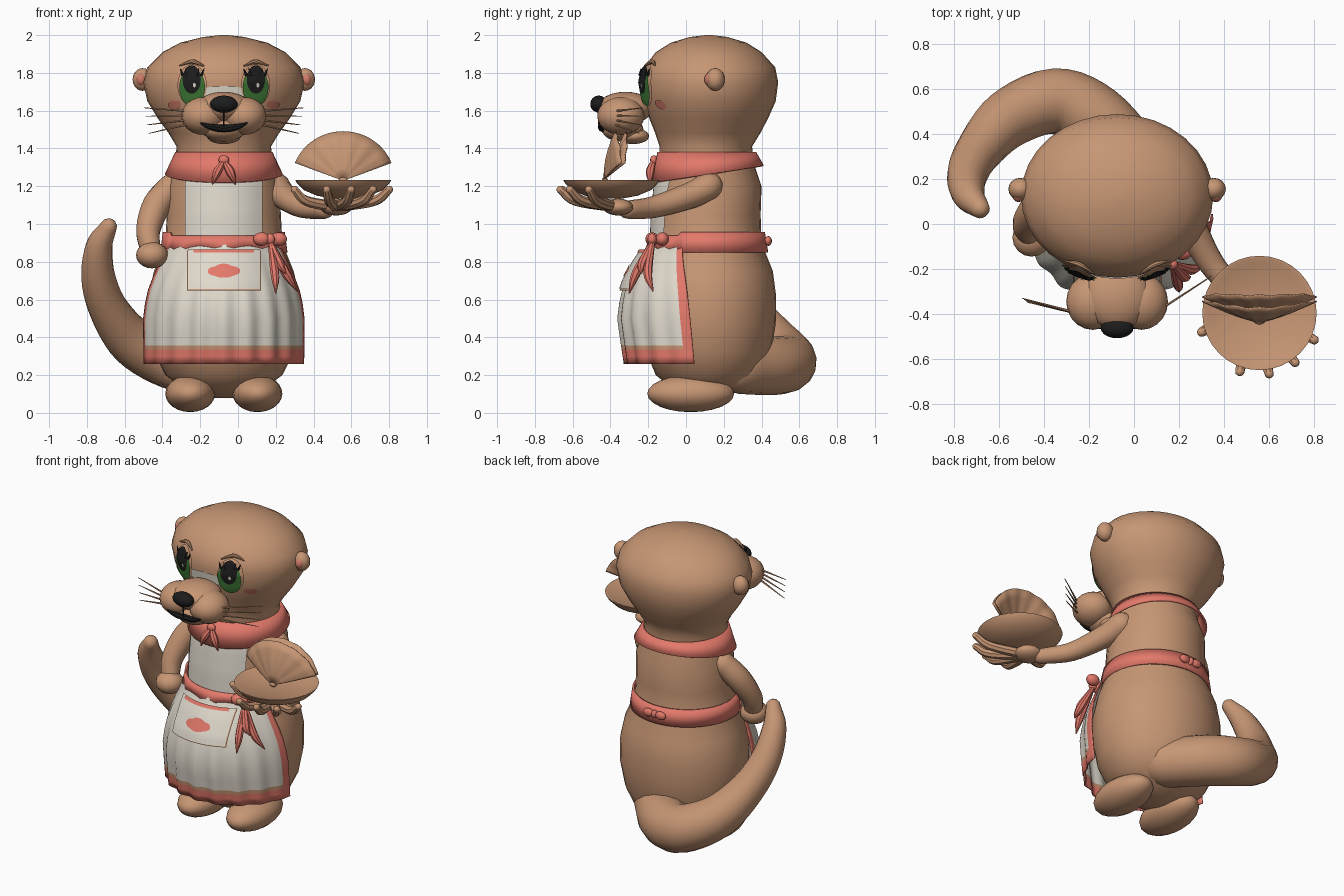
import bpy
from math import sin, cos, pi, sqrt, radians
from mathutils import Vector

cube = bpy.data.objects.get("Cube")
if cube:
    bpy.data.objects.remove(cube)

CX = -0.075   # centre line of the body
made = []


def material(name, r, g, b):
    m = bpy.data.materials.new(name)
    m.use_nodes = True
    m.diffuse_color = (r, g, b, 1)
    m.node_tree.nodes["Principled BSDF"].inputs["Base Color"].default_value = (r, g, b, 1)
    return m


FUR = material("fur brown", .57, .305, .175)
RED = material("coral red", .77, .19, .145)
WHITE = material("warm white", .75, .7, .61)
BLACK = material("soft black", .012, .012, .012)
GREEN = material("eye green", .045, .18, .035)
BLUSH = material("blush pink", .62, .2, .14)


def loft(name, rings, mats, closed=True, cap=True, rule=None, thick=0):
    """Skin a list of point rings; rule(row, column) picks the material slot."""
    n = len(rings[0])
    verts = [p for ring in rings for p in ring]
    faces, slots = [], []
    for i in range(len(rings) - 1):
        for j in range(n if closed else n - 1):
            k = (j + 1) % n
            faces.append((i * n + j, i * n + k, i * n + n + k, i * n + n + j))
            slots.append(rule(i, j) if rule else 0)
    if closed and cap:
        faces += [tuple(reversed(range(n))), tuple(range(len(verts) - n, len(verts)))]
        slots += [0, 0]
    me = bpy.data.meshes.new(name)
    me.from_pydata(verts, [], faces)
    for m in mats:
        me.materials.append(m)
    me.polygons.foreach_set("material_index", slots)
    ob = bpy.data.objects.new(name, me)
    bpy.context.collection.objects.link(ob)
    if thick:
        ob.modifiers.new("thickness", "SOLIDIFY").thickness = thick
    made.append(ob)


def oval(x, y, z, rx, ry, n=32):
    return [(x + rx * sin(2 * pi * j / n), y - ry * cos(2 * pi * j / n), z) for j in range(n)]


def ball(name, mat, loc, size, seg=20):
    bpy.ops.mesh.primitive_uv_sphere_add(segments=seg, ring_count=seg // 2 + 2, location=loc)
    ob = bpy.context.object
    ob.name, ob.scale = name, size
    ob.data.materials.append(mat)
    made.append(ob)


def tube(name, mat, pts, sides=12, steps=5):
    """Round-ended tapered tube through (x, y, z, radius) points."""
    p = [Vector(q) for q in pts]
    p = [2 * p[0] - p[1]] + p + [2 * p[-1] - p[-2]]
    path = []
    for a, b, c, d in zip(p, p[1:], p[2:], p[3:]):
        for s in range(steps):
            t = s / steps
            path.append(.5 * (2 * b + (c - a) * t + (2 * a - 5 * b + 4 * c - d) * t * t
                              + (3 * b - a - 3 * c + d) * t ** 3))
    path.append(p[-2])
    core = [(q.xyz, max(q.w, .001)) for q in path]
    head, tail = (core[0][0] - core[1][0]).normalized(), (core[-1][0] - core[-2][0]).normalized()
    (c0, r0), (c1, r1) = core[0], core[-1]
    angles = [radians(a) for a in (30, 60, 85)]
    core = ([(c0 + head * r0 * sin(a), r0 * cos(a)) for a in reversed(angles)] + core
            + [(c1 + tail * r1 * sin(a), r1 * cos(a)) for a in angles])
    rings, u = [], Vector((.31, .2, .93))
    for i, (c, r) in enumerate(core):
        t = (core[min(i + 1, len(core) - 1)][0] - core[max(i - 1, 0)][0]).normalized()
        u = (u - t * u.dot(t)).normalized()
        v = t.cross(u)
        rings.append([c + r * (u * cos(2 * pi * j / sides) + v * sin(2 * pi * j / sides))
                      for j in range(sides)])
    loft(name, rings, [mat])


# Body and head: rows of height, half width, half depth, depth centre
BODY = [(.08, .06, .06, .12), (.12, .2, .18, .12), (.2, .31, .28, .12), (.32, .37, .33, .12),
        (.47, .4, .355, .12), (.62, .4, .357, .12), (.75, .37, .34, .12), (.9, .31, .29, .11),
        (1.05, .302, .285, .11), (1.2, .295, .28, .12), (1.32, .26, .25, .11), (1.41, .25, .245, .105),
        (1.48, .292, .278, .115), (1.56, .35, .315, .12), (1.65, .405, .35, .125), (1.75, .427, .363, .125),
        (1.83, .405, .347, .125), (1.91, .325, .28, .12), (1.96, .23, .2, .12), (1.99, .11, .1, .12),
        (2, .02, .02, .12)]
loft("body_and_head", [oval(CX, c, z, rx, ry) for z, rx, ry, c in BODY], [FUR])


def rows(table, z):
    for a, b in zip(table, table[1:]):
        if z <= b[0]:
            t = max(0, (z - a[0]) / (b[0] - a[0]))
            return [p + (q - p) * t for p, q in zip(a, b)][1:]
    return table[-1][1:]


def front_of(table):
    def surf(x, z):
        rx, ry, c = rows(table, z)[:3]
        return c - ry * sqrt(max(0, 1 - ((x - CX) / rx) ** 2))
    return surf


SKIRT = [(.26, .432, .44, .12, 80), (.5, .437, .475, .12, 78), (.62, .425, .462, .12, 76),
         (.7, .4, .435, .118, 74), (.8, .362, .375, .112, 70), (.88, .33, .32, .11, 66),
         (.93, .322, .305, .11, 64)]
skin, skirt = front_of(BODY), front_of(SKIRT)


def patch(name, mat, x, z, rx, rz, surf=skin, off=.006, round_=True, n=12):
    """Thin plate following a surface, round or rectangular."""
    grid = []
    for i in range(n + 1):
        v, row = 2 * i / n - 1, []
        for j in range(n + 1):
            u = 2 * j / n - 1
            px = x + rx * u * (sqrt(1 - v * v / 2) if round_ else 1)
            pz = z + rz * v * (sqrt(1 - u * u / 2) if round_ else 1)
            row.append((px, surf(px, pz) - off, pz))
        grid.append(row)
    loft(name, grid, [mat], closed=False)


# Apron skirt: pleated sheet with red hem and side trim
heights = [.26, .3, .335, .358, .42, .5, .58, .65, .72, .78, .83, .88, .93]
sheet = []
for z in heights:
    rx, ry, c, reach = rows(SKIRT, z)
    row = []
    for j in range(73):
        f = j / 36 - 1
        a = radians(reach) * f
        k = 1 + .022 * cos(9 * pi * f) * min(1, (.93 - z) * 2) * (1 - f ** 4)
        row.append((CX + k * rx * sin(a), c - k * ry * cos(a), z))
    sheet.append(row)
loft("apron_skirt", sheet, [WHITE, RED, FUR], closed=False, thick=.008,
     rule=lambda i, j: 1 if i < 2 or j < 3 or j > 68 else 2 if i == 2 else 0)

# Apron bib, pocket and its decoration
patch("apron_bib", WHITE, CX, 1.1, .205, .17, off=.012, round_=False)
patch("pocket_border", FUR, CX, .755, .196, .106, skirt, .018, False)
patch("pocket", WHITE, CX, .76, .191, .104, skirt, .023, False)
patch("pocket_trim", RED, CX, .857, .16, .009, skirt, .029, False)
for dx, dz, rx, rz in ((0, .012, .05, .026), (-.04, -.002, .045, .025), (.042, 0, .045, .025),
                       (0, -.016, .055, .02)):
    patch("pocket_emblem", RED, CX + dx, .752 + dz, rx, rz, skirt, .029)

# Waistband with scalloped lower edge, dipping slightly at the front
low, high = [], []
for j in range(96):
    a = 2 * pi * j / 96
    front = cos(a) > .5
    low.append((CX + .337 * sin(a), .11 - .325 * cos(a), .85 + .035 * abs(sin(4 * a)) * front))
    high.append((CX + .323 * sin(a), .11 - .308 * cos(a), .957 - .018 * front))
loft("waistband", [low, high], [RED], cap=False, thick=.012)

# Collar, deeper at the front
top, bottom = [], []
for j in range(48):
    a = 2 * pi * j / 48
    top.append((CX + .258 * sin(a), .11 - .262 * cos(a), 1.38))
    bottom.append((CX + .312 * sin(a), .115 - .297 * cos(a), 1.265 - .045 * cos(a)))
loft("collar", [bottom, top], [RED], cap=False, thick=.012)
ball("collar_knot", RED, (CX, -.17, 1.338), (.028, .02, .026), 12)
for s in (-1, 1):
    tube("collar_tie", RED, [(CX, -.17, 1.335, .012), (CX + s * .035, -.19, 1.275, .023),
                             (CX + s * .06, -.19, 1.212, .004)], 8)

# Side bow and back bow
for dx, dy in ((-.045, -.015), (.045, .04)):
    ball("side_bow_loop", RED, (.17 + dx, -.165 + dy, .92), (.045, .035, .036), 12)
ball("side_bow_knot", RED, (.17, -.18, .92), (.026, .024, .03), 12)
for x, y, z in ((.2, -.3, .635), (.315, -.175, .645), (.25, -.235, .74)):
    tube("side_bow_tail", RED, [(.17, -.175, .91, .012), ((.17 + x) / 2 + .01, (y - .18) / 2 - .025, z / 2 + .42, .024),
                                (x, y, z, .004)], 8)
for s in (-1, 0, 1):
    ball("back_bow", RED, (CX + s * .045, .435, .91), (.036 if s else .018, .02, .026), 12)

# Tail
tube("tail", FUR, [(0, .28, .25, .15), (-.18, .47, .25, .155), (-.36, .545, .275, .147), (-.56, .465, .38, .13),
                   (-.685, .33, .55, .105), (-.74, .22, .72, .09), (-.735, .13, .88, .072),
                   (-.685, .07, .985, .045)], 16)

# Feet, ears and face halves
for s in (-1, 1):
    ball("foot", FUR, (CX + s * .178, .025, .102), (.132, .23, .098))
    ball("ear", FUR, (CX + s * .43, .155, 1.765), (.053, .05, .06), 16)
    ball("inner_ear", BLUSH, (CX + s * .438, .125, 1.765), (.028, .028, .034), 12)
    ball("cheek", FUR, (CX + s * .108, -.345, 1.572), (.118, .125, .1))
    ex = CX + s * .168
    patch("blush", BLUSH, CX + s * .262, 1.632, .034, .025)
    patch("eyelid", FUR, ex, 1.735, .077, .11, off=.014)
    patch("iris", GREEN, ex, 1.723, .068, .098, off=.024)
    patch("pupil", BLACK, ex + s * .002, 1.765, .048, .075, off=.031)
    patch("eye_glint", WHITE, ex + .012, 1.735, .008, .012, off=.036)
    tube("eyebrow", FUR, [(ex + d * s, skin(ex + d * s, z) - .015, z, r) for d, z, r in
                          ((-.06, 1.838, .005), (0, 1.86, .012), (.065, 1.84, .004))], 8)
    for d in (-.055, -.03, .03, .055):
        tube("eyelash", BLACK, [(ex + d * .9, skin(ex + d, 1.795) - .028, 1.79, .008),
                                (ex + d * 1.15, skin(ex + d, 1.82) - .028, 1.822, .002)], 6, 2)
    for k in range(4):
        z, tip = 1.595 - k * .02, CX + s * (.42 - .008 * k)
        tube("whisker", FUR, [(CX + s * .16, -.4, z, .007), (tip, -.28 + s * .05 - k * .006, 1.615 - k * .045, .002)],
             6, 3)

# Muzzle
patch("brow_patch", WHITE, CX, 1.692, .15, .038, off=.007)
ball("muzzle_bridge", FUR, (CX, -.32, 1.615), (.15, .15, .085))
ball("chin", FUR, (CX, -.335, 1.5), (.115, .11, .065))
ball("throat", FUR, (CX, -.28, 1.465), (.09, .085, .042))
ball("nose", BLACK, (CX, -.462, 1.635), (.073, .045, .045))
tube("nose_line", BLACK, [(CX, -.465, 1.6, .004), (CX, -.46, 1.52, .004)], 6)
tube("mouth", BLACK, [(CX + d, y, z, r) for d, y, z, r in
                      ((-.15, -.45, 1.555, .004), (-.08, -.452, 1.517, .015), (0, -.44, 1.506, .021),
                       (.08, -.452, 1.517, .015), (.15, -.45, 1.555, .004))], 8)

# Lowered arm
tube("right_arm", FUR, [(-.35, .12, 1.2, .07), (-.43, .07, 1.1, .075), (-.475, 0, .97, .065),
                        (-.465, -.04, .87, .055)], 14)
ball("right_hand", FUR, (-.455, -.06, .835), (.085, .085, .07), 16)

# Raised arm with spread fingers
tube("left_arm", FUR, [(.2, .12, 1.2, .075), (.24, .02, 1.15, .07), (.34, -.17, 1.09, .058),
                       (.46, -.31, 1.075, .048)], 14)
ball("left_hand", FUR, (.52, -.36, 1.09), (.085, .08, .045), 16)
for x, y in ((.3, -.48), (.47, -.655), (.6, -.665), (.715, -.615), (.8, -.515)):
    tube("finger", FUR, [(.52, -.37, 1.09, .03), (.28 * .52 + .72 * x, -.28 * .37 + .72 * y, 1.122, .027),
                         (x, y, 1.182, .021)], 8)

# Shallow dish
dish = [(1.135, .06), (1.15, .14), (1.18, .21), (1.215, .245), (1.232, .254), (1.232, .244), (1.218, .22),
        (1.212, .01)]
loft("dish", [oval(.557, -.395, z, r, r) for z, r in dish], [FUR])

# Softly pleated shell standing on the dish, two leaves meeting at the sides
for name, lean, bow in (("front_leaf", .06, -.015), ("back_leaf", .115, 0)):
    leaf = []
    for i in range(6):
        t = i / 5
        r = .015 + .243 * t
        row = []
        for j in range(37):
            a = radians(21 + 138 * j / 36)
            y = -.43 + t * (lean * sin(a) + .075 * cos(a) ** 2 + .003 * cos(j * pi / 3)) + bow * sin(pi * t) * sin(a)
            row.append((.557 + 1.05 * r * cos(a), y, 1.23 + r * sin(a)))
        leaf.append(row)
    loft(name, leaf, [FUR], closed=False, thick=.007)
ball("shell_hinge", FUR, (.557, -.43, 1.233), (.024, .016, .016), 12)

# Smooth shading with crisp edges
bpy.ops.object.select_all(action="DESELECT")
for ob in made:
    ob.select_set(True)
bpy.context.view_layer.objects.active = made[0]
bpy.ops.object.shade_smooth_by_angle(angle=radians(40))
